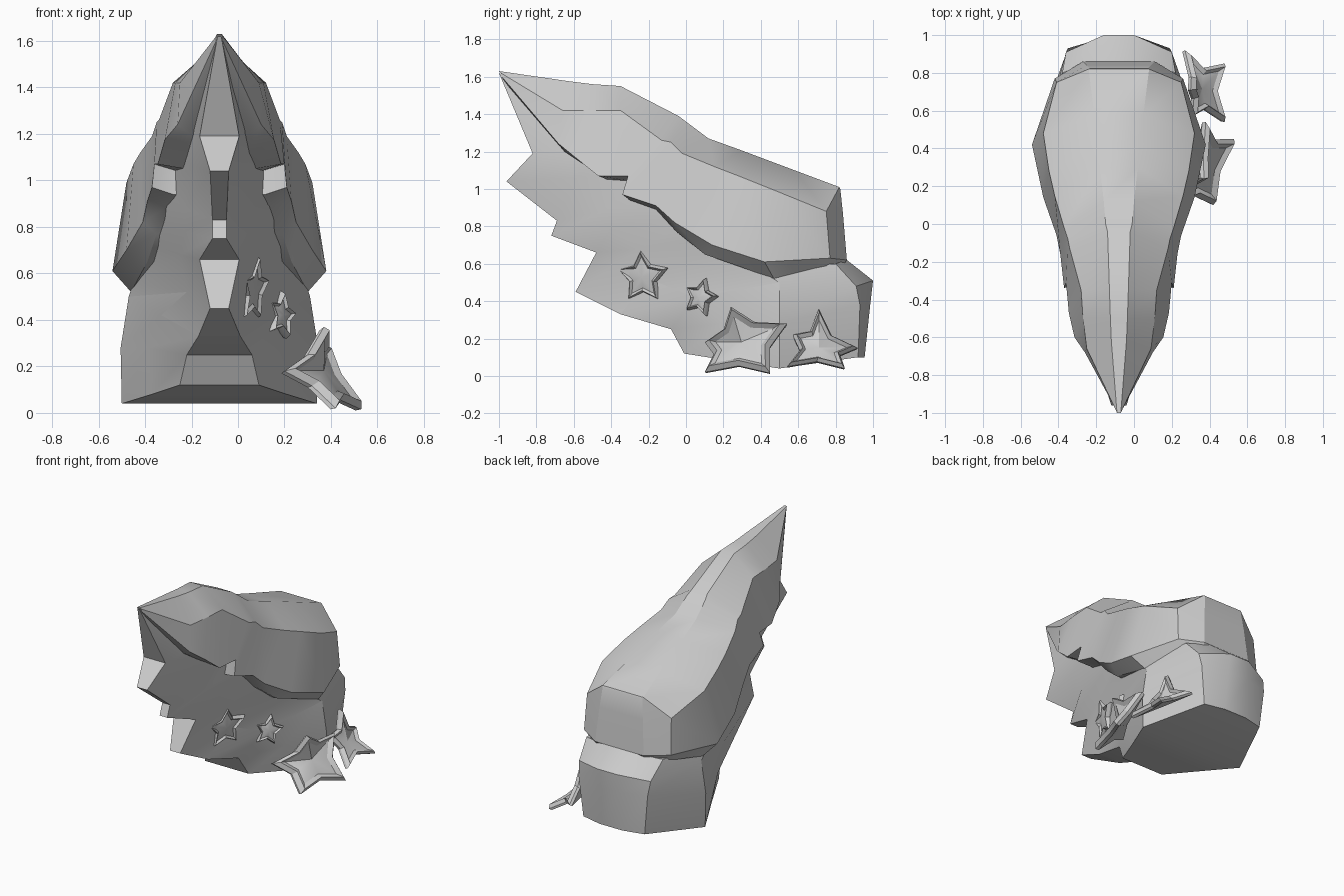
import bpy, bmesh, math
from mathutils import Vector

CX = -0.08  # symmetry plane of the rock


def finish(name, bm, angle=28):
    bmesh.ops.remove_doubles(bm, verts=bm.verts, dist=0.0005)
    bmesh.ops.recalc_face_normals(bm, faces=bm.faces)
    me = bpy.data.meshes.new(name)
    bm.to_mesh(me)
    bm.free()
    ob = bpy.data.objects.new(name, me)
    bpy.context.collection.objects.link(ob)
    bpy.ops.object.select_all(action='DESELECT')
    ob.select_set(True)
    bpy.context.view_layer.objects.active = ob
    bpy.ops.object.shade_smooth_by_angle(angle=math.radians(angle))
    return ob


def loft(name, stations):
    """Skin mirrored rings; every station lists (y, z, half_width) down one side."""
    bm = bmesh.new()
    rings = []
    for st in stations:
        right = [bm.verts.new((CX + w, y, z)) for y, z, w in st]
        left = [bm.verts.new((CX - w, y, z)) for y, z, w in st]
        rings.append(right + left[::-1])
    n = len(rings[0])
    for a, b in zip(rings, rings[1:]):
        for i in range(n):
            j = (i + 1) % n
            bm.faces.new((a[i], a[j], b[j], b[i]))
    for end in (rings[0], rings[-1]):  # symmetric strip caps
        for i in range(n // 2 - 1):
            bm.faces.new((end[i], end[i + 1], end[n - 2 - i], end[n - 1 - i]))
    return finish(name, bm)


# Base block: rings from the ground up (front, cheek, side, rear corner, back)
loft("rock_base", [
    [(-.01, .12, .17), (.24, .08, .29), (.5, .04, .42), (.92, .10, .24), (.955, .10, .09)],
    [(-.08, .25, .14), (.20, .28, .31), (.5, .28, .425), (.93, .38, .27), (.985, .38, .085)],
    [(-.35, .33, .09), (.05, .42, .25), (.5, .50, .39), (.91, .48, .28), (1.0, .51, .08)],
    [(-.57, .45, .04), (-.2, .52, .14), (.4, .57, .36), (.80, .60, .30), (.86, .62, .14)],
])

# Face: chin, mouth, lip, nose and bridge (front, cheek, side, hidden back)
loft("rock_face", [
    [(-.35, .33, .09), (.05, .42, .25), (.5, .50, .39), (.80, .50, .2)],
    [(-.59, .45, .04), (-.2, .52, .14), (.4, .56, .37), (.75, .62, .2)],
    [(-.48, .66, .085), (-.25, .68, .17), (.3, .75, .36), (.7, .75, .2)],
    [(-.72, .75, .03), (-.40, .78, .15), (.12, .88, .30), (.65, .85, .15)],
    [(-.69, .83, .03), (-.45, .88, .15), (-.02, .98, .25), (.5, .95, .12)],
    [(-.96, 1.04, .04), (-.58, 1.06, .12), (-.2, 1.10, .21), (.3, 1.05, .1)],
    [(-.82, 1.19, .085), (-.66, 1.22, .11), (-.4, 1.25, .15), (0, 1.2, .08)],
    [(-1.0, 1.62, .008), (-.82, 1.53, .04), (-.65, 1.5, .06), (-.5, 1.5, .02)],
])

# Overhanging upper shell from tip to rear (ridge, shoulder, widest, tucked lip)
loft("rock_upper_shell", [
    [(-1.0, 1.63, .010), (-.99, 1.62, .014), (-.985, 1.60, .014), (-.985, 1.59, .010)],
    [(-.62, 1.575, .04), (-.66, 1.42, .17), (-.68, 1.24, .18), (-.65, 1.20, .13)],
    [(-.50, 1.56, .045), (-.50, 1.42, .19), (-.60, 1.175, .235), (-.53, 1.12, .13)],
    [(-.35, 1.55, .05), (-.35, 1.42, .20), (-.47, 1.07, .265), (-.42, 1.05, .15)],
    [(-.04, 1.39, .06), (-.13, 1.26, .26), (-.31, 1.07, .28), (-.28, 1.04, .18)],
    [(.0, 1.36, .07), (-.08, 1.25, .27), (-.34, .97, .29), (-.30, .94, .20)],
    [(.12, 1.27, .08), (-.02, 1.19, .29), (-.16, .91, .31), (-.16, .89, .22)],
    [(.30, 1.205, .10), (.15, 1.12, .34), (-.06, .82, .33), (-.05, .77, .27)],
    [(.42, 1.16, .11), (.28, 1.07, .37), (.14, .70, .40), (.10, .65, .31)],
    [(.58, 1.10, .13), (.48, .99, .40), (.42, .61, .46), (.47, .52, .38)],
    [(.82, 1.01, .16), (.75, .88, .33), (.77, .63, .34), (.74, .57, .30)],
    [(.825, 1.0, .155), (.84, .86, .17), (.86, .62, .19), (.82, .56, .18)],
])


def starfish(name, centre, normal, tips, thick, waist=0.62):
    """Five-armed star from its tips: tapered thin rim and raised middle."""
    n = Vector(normal).normalized()
    c = Vector(centre)
    outline = []
    for i, t in enumerate(tips):
        t = Vector(t)
        mid = (t + Vector(tips[(i + 1) % 5])) / 2
        outline += [t, c + (mid - c) * waist]
    bm = bmesh.new()
    rings = [[bm.verts.new(c + (p - c) * s + n * h * thick) for p in outline]
             for s, h in ((.97, -.6), (1, 0), (.86, .9), (.7, .4))]
    for a, b in zip(rings, rings[1:]):
        for i in range(10):
            j = (i + 1) % 10
            bm.faces.new((a[i], a[j], b[j], b[i]))
    for ring, h in ((rings[0], -1), (rings[-1], .8)):
        mid = bm.verts.new(c + n * h * thick)
        for i in range(10):
            bm.faces.new((ring[i], ring[(i + 1) % 10], mid))
    return finish(name, bm)


def regular_tips(centre, normal, radius, turn=0.0):
    n = Vector(normal).normalized()
    up = (Vector((0, 0, 1)) - n * n.z).normalized()
    side = up.cross(n)
    angles = [turn + i * math.tau / 5 for i in range(5)]
    return [Vector(centre) + (side * math.sin(a) + up * math.cos(a)) * radius for a in angles]


# Small flat starfish on the face
for name, c, n, r, turn in (("starfish_face", (.06, -.23, .53), (.92, -.38, -.12), .155, 0),
                            ("starfish_cheek", (.18, .08, .42), (.82, -.55, .1), .108, .25)):
    starfish(name, c, n, regular_tips(c, n, r, turn), .026, .66)

# Large starfish draped over the foot of the rock
starfish("starfish_large", (.345, .30, .17), (.88, -.15, .42),
         [(.37, .24, .37), (.38, .54, .28), (.53, .45, .015), (.42, .10, .02), (.20, .10, .18)], .035, .76)
starfish("starfish_rear", (.34, .71, .14), (.88, .10, .45),
         [(.30, .71, .36), (.27, .92, .15), (.48, .85, .04), (.48, .54, .05), (.31, .57, .22)], .03, .66)
